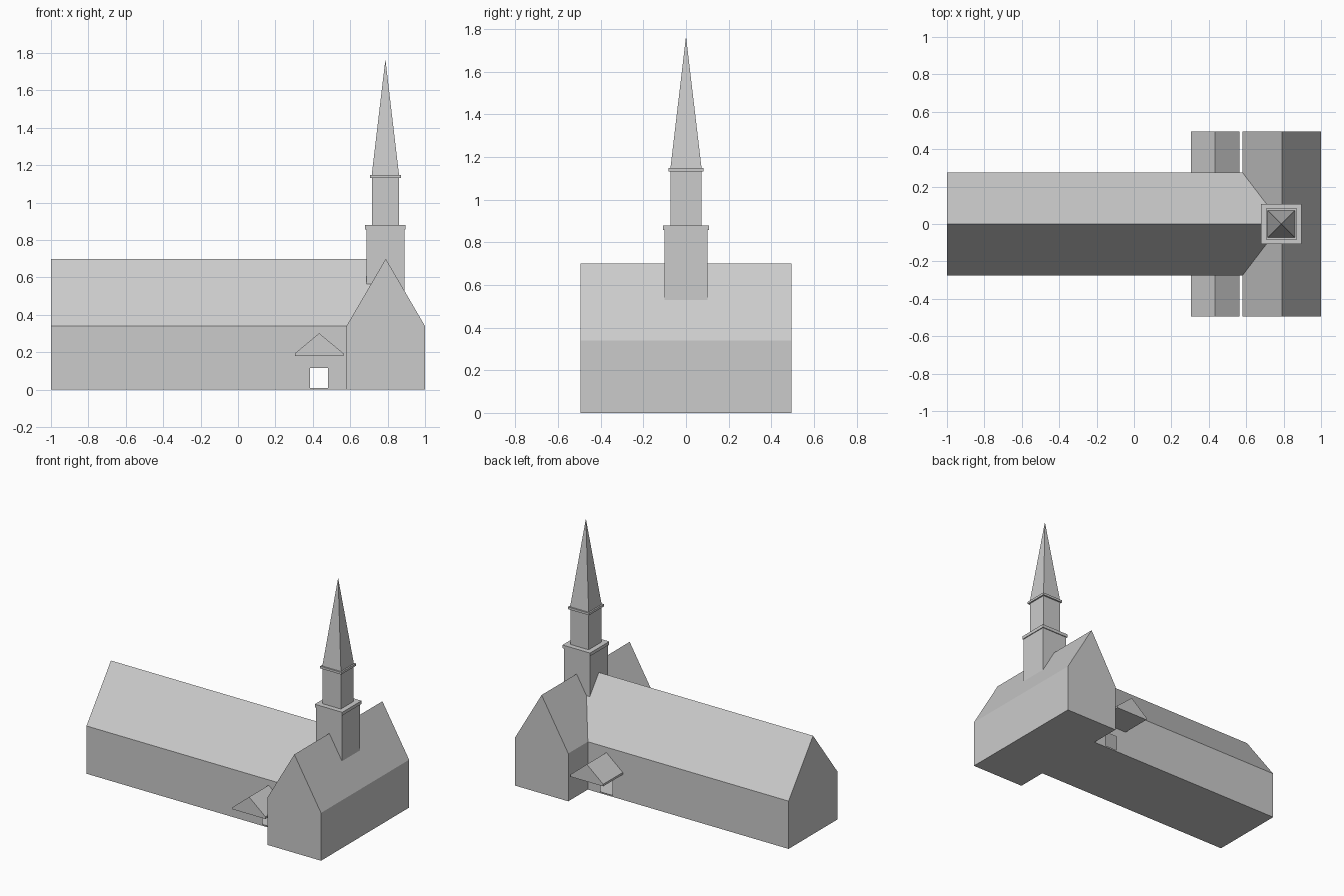
import bpy, bmesh
from mathutils import Vector

if "Cube" in bpy.data.objects:
    bpy.data.objects.remove(bpy.data.objects["Cube"])

EAVE, RIDGE = 0.34, 0.70
NAVE_Y, END_Y = 0.275, 0.495
TOWER_X = 0.788


def make(name, faces, inside):
    """Mesh from corner loops, every face turned away from an inside point."""
    bm = bmesh.new()
    for loop in faces:
        f = bm.faces.new([bm.verts.new(p) for p in loop])
        f.normal_update()
        if f.normal.dot(f.calc_center_median() - Vector(inside)) < 0:
            f.normal_flip()
    bmesh.ops.remove_doubles(bm, verts=bm.verts, dist=1e-5)
    me = bpy.data.meshes.new(name)
    bm.to_mesh(me)
    bm.free()
    ob = bpy.data.objects.new(name, me)
    bpy.context.collection.objects.link(ob)
    return ob


def prism(name, profile, y0, y1):
    """Extrude an xz profile along y."""
    a = [(x, y0, z) for x, z in profile]
    b = [(x, y1, z) for x, z in profile]
    n = len(profile)
    sides = [(a[i], a[(i + 1) % n], b[(i + 1) % n], b[i]) for i in range(n)]
    cx = sum(p[0] for p in profile) / n
    cz = sum(p[1] for p in profile) / n
    return make(name, [a, b] + sides, (cx, (y0 + y1) / 2, cz))


def frustum(name, half0, half1, z0, z1):
    """Square tower section; half1 = 0 gives a pyramid."""
    def ring(h, z):
        return [(TOWER_X + sx * h, sy * h, z)
                for sx, sy in ((-1, -1), (1, -1), (1, 1), (-1, 1))]
    a, b = ring(half0, z0), ring(half1, z1)
    tip = (TOWER_X, 0, z1)
    faces = [a]
    for i in range(4):
        j = (i + 1) % 4
        faces.append((a[i], a[j], b[j], b[i]) if half1 else (a[i], a[j], tip))
    if half1:
        faces.append(b)
    return make(name, faces, (TOWER_X, 0, z0 + (z1 - z0) * 0.3))


# nave: hollow shell with a doorway in each long wall, roof mitred to the cross wing
xs = [-1, 0.385, 0.482, 0.58]
zs = [0, 0.01, 0.115, EAVE]
faces = []
for y in (-NAVE_Y, NAVE_Y):
    for i in range(3):
        for k in range(3):
            if (i, k) != (1, 1):
                faces.append([(xs[i], y, zs[k]), (xs[i + 1], y, zs[k]),
                              (xs[i + 1], y, zs[k + 1]), (xs[i], y, zs[k + 1])])
    faces.append([(x, y, EAVE) for x in xs] + [(0.79, 0, RIDGE), (-1, 0, RIDGE)])
faces.append([(x, -NAVE_Y, 0) for x in xs] + [(x, NAVE_Y, 0) for x in reversed(xs)])
faces.append([(-1, -NAVE_Y, z) for z in zs] + [(-1, 0, RIDGE)]
             + [(-1, NAVE_Y, z) for z in reversed(zs)])
make("nave", faces, (-0.2, 0, 0.3))

# cross wing
prism("cross_wing", [(0.58, 0), (1, 0), (1, EAVE), (0.79, RIDGE), (0.58, EAVE)],
      -END_Y, END_Y)

# small gabled canopies over both doorways
canopy = [(0.305, 0.18), (0.563, 0.18), (0.563, 0.195), (0.434, 0.302), (0.305, 0.195)]
for name, s in (("front_canopy", -1), ("back_canopy", 1)):
    prism(name, canopy, s * NAVE_Y, s * END_Y)

# tower and spire
frustum("lower_tower", 0.102, 0.102, 0.51, 0.857)
frustum("lower_cornice", 0.108, 0.108, 0.857, 0.88)
frustum("upper_tower", 0.072, 0.072, 0.88, 1.132)
frustum("upper_cornice", 0.083, 0.083, 1.132, 1.148)
frustum("spire", 0.073, 0, 1.148, 1.766)
